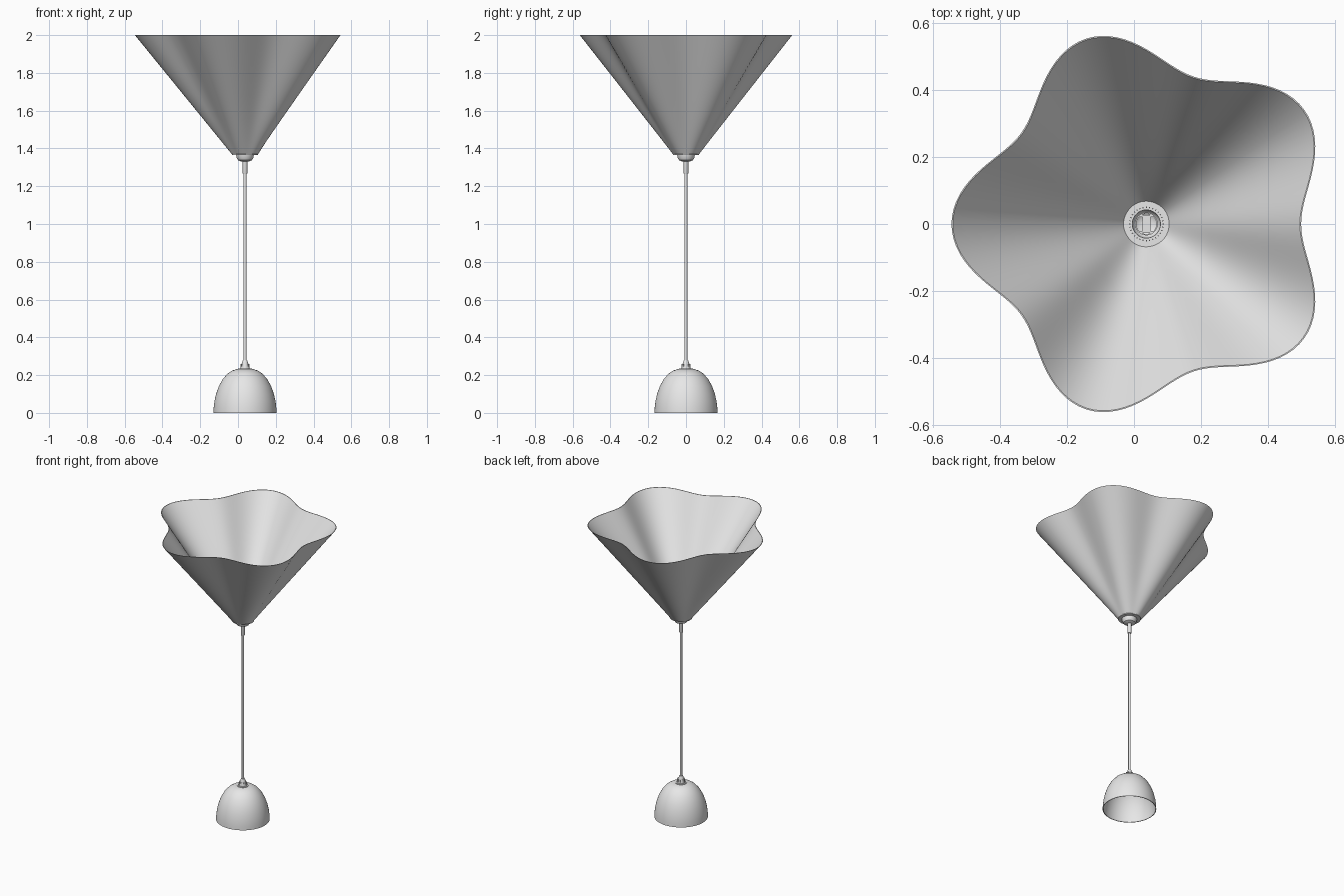
import bpy, bmesh, math

if "Cube" in bpy.data.objects:
    bpy.data.objects.remove(bpy.data.objects["Cube"])

CX = 0.037  # lamp axis

mat = bpy.data.materials.new("warm_white")
mat.diffuse_color = (0.8, 0.8, 0.8, 1)
mat.use_nodes = True
mat.node_tree.nodes["Principled BSDF"].inputs["Base Color"].default_value = mat.diffuse_color


def finish(name, bm, angle=35):
    bmesh.ops.recalc_face_normals(bm, faces=bm.faces)
    me = bpy.data.meshes.new(name)
    bm.to_mesh(me)
    bm.free()
    me.materials.append(mat)
    ob = bpy.data.objects.new(name, me)
    ob.location.x = CX
    bpy.context.collection.objects.link(ob)
    bpy.ops.object.select_all(action='DESELECT')
    ob.select_set(True)
    bpy.context.view_layer.objects.active = ob
    bpy.ops.object.shade_smooth_by_angle(angle=math.radians(angle))
    return ob


def revolve(name, profile, n=64, closed=False, wave=None):
    """Spin (radius, z) points about the lamp axis; wave(r, z, a) may change the radius."""
    bm = bmesh.new()
    rings = []
    for r, z in profile:
        ring = []
        for i in range(n):
            a = 2 * math.pi * i / n
            q = wave(r, z, a) if wave else r
            ring.append(bm.verts.new((q * math.cos(a), q * math.sin(a), z)))
        rings.append(ring)
    pairs = list(zip(rings, rings[1:]))
    if closed:
        pairs.append((rings[-1], rings[0]))
    for p, q in pairs:
        for i in range(n):
            j = (i + 1) % n
            bm.faces.new((p[i], p[j], q[j], q[i]))
    if not closed:
        return finish_caps(name, bm)
    return finish(name, bm)


def finish_caps(name, bm):
    bmesh.ops.holes_fill(bm, edges=[e for e in bm.edges if e.is_boundary], sides=0)
    return finish(name, bm)


def boxes(name, items):
    """Boxes given as (x, y, z, sx, sy, sz, turn)."""
    bm = bmesh.new()
    for x, y, z, sx, sy, sz, turn in items:
        vs = bmesh.ops.create_cube(bm, size=1)["verts"]
        c, s = math.cos(turn), math.sin(turn)
        for v in vs:
            px, py, pz = v.co.x * sx, v.co.y * sy, v.co.z * sz
            v.co = (x + px * c - py * s, y + px * s + py * c, z + pz)
    return finish(name, bm)


# Five-lobed shade: round at the bottom, wavy at the rim
def lobes(r, z, a):
    t = (z - 1.37) / 0.63
    return r - 0.06 * t * math.cos(5 * a)


T = 0.004
levels = [0, 0.12, 0.3, 0.5, 0.75, 1]
outer = [(0.07 + 0.453 * t, 1.37 + 0.63 * t) for t in levels]
inner = [(r - T, z) for r, z in reversed(outer)]
revolve("wavy_shade", outer + inner, 160, True, lobes)

# Flange and hollow cup holding the shade
revolve("shade_flange", [(0.070, 1.366), (0.070, 1.373), (0.042, 1.373), (0.042, 1.366)], closed=True)
revolve("shade_cup", [(0.047, 1.368), (0.045, 1.352), (0.037, 1.338), (0.022, 1.331), (0.008, 1.330),
                      (0.008, 1.334), (0.020, 1.335), (0.034, 1.342), (0.041, 1.354), (0.042, 1.368)],
        closed=True)
revolve("inner_ring", [(0.034, 1.345), (0.034, 1.368), (0.030, 1.368), (0.030, 1.345)], closed=True)

# Knurled ring and bracket seen inside the shade
boxes("ring_teeth", [(0.05 * math.cos(a), 0.05 * math.sin(a), 1.375, 0.004, 0.003, 0.006, a)
                     for a in [2 * math.pi * i / 32 for i in range(32)]])
boxes("terminal_block", [(0, 0, 1.355, 0.024, 0.044, 0.02, 0),
                         (0, 0.024, 1.36, 0.04, 0.006, 0.012, 0),
                         (0, -0.024, 1.36, 0.04, 0.006, 0.012, 0)])

# Stem sleeve and long rod
revolve("stem_sleeve", [(0.011, 1.264), (0.0125, 1.268), (0.0125, 1.325), (0.015, 1.335)], 32)
revolve("rod", [(0.0075, 0.24), (0.0075, 1.30)], 24)

# Lower bell shade, hollow and open below
bell = [(0.167, 0), (0.166, 0.025), (0.162, 0.06), (0.153, 0.10), (0.139, 0.14), (0.117, 0.18),
        (0.092, 0.208), (0.068, 0.224), (0.045, 0.231), (0.012, 0.232)]
bell_in = [(r - 0.004 if r > 0.02 else r, max(0, z - 0.004)) for r, z in reversed(bell)]
revolve("bell_shade", bell + bell_in, 96, True)

# Ribbed neck and small collar on the bell
revolve("bell_collar", [(0.036, 0.229), (0.036, 0.235), (0.028, 0.236), (0.028, 0.229)], closed=True)
revolve("neck", [(0.025, 0.23), (0.024, 0.242), (0.013, 0.275), (0.011, 0.281), (0.008, 0.281)], 32)
boxes("neck_ribs", [(0.019 * math.cos(a), 0.019 * math.sin(a), 0.247, 0.012, 0.003, 0.022, a)
                    for a in [2 * math.pi * i / 10 for i in range(10)]])

# Lamp holder inside the bell
revolve("lamp_holder", [(0.02, 0.16), (0.023, 0.165), (0.023, 0.215), (0.03, 0.229)], 32)
